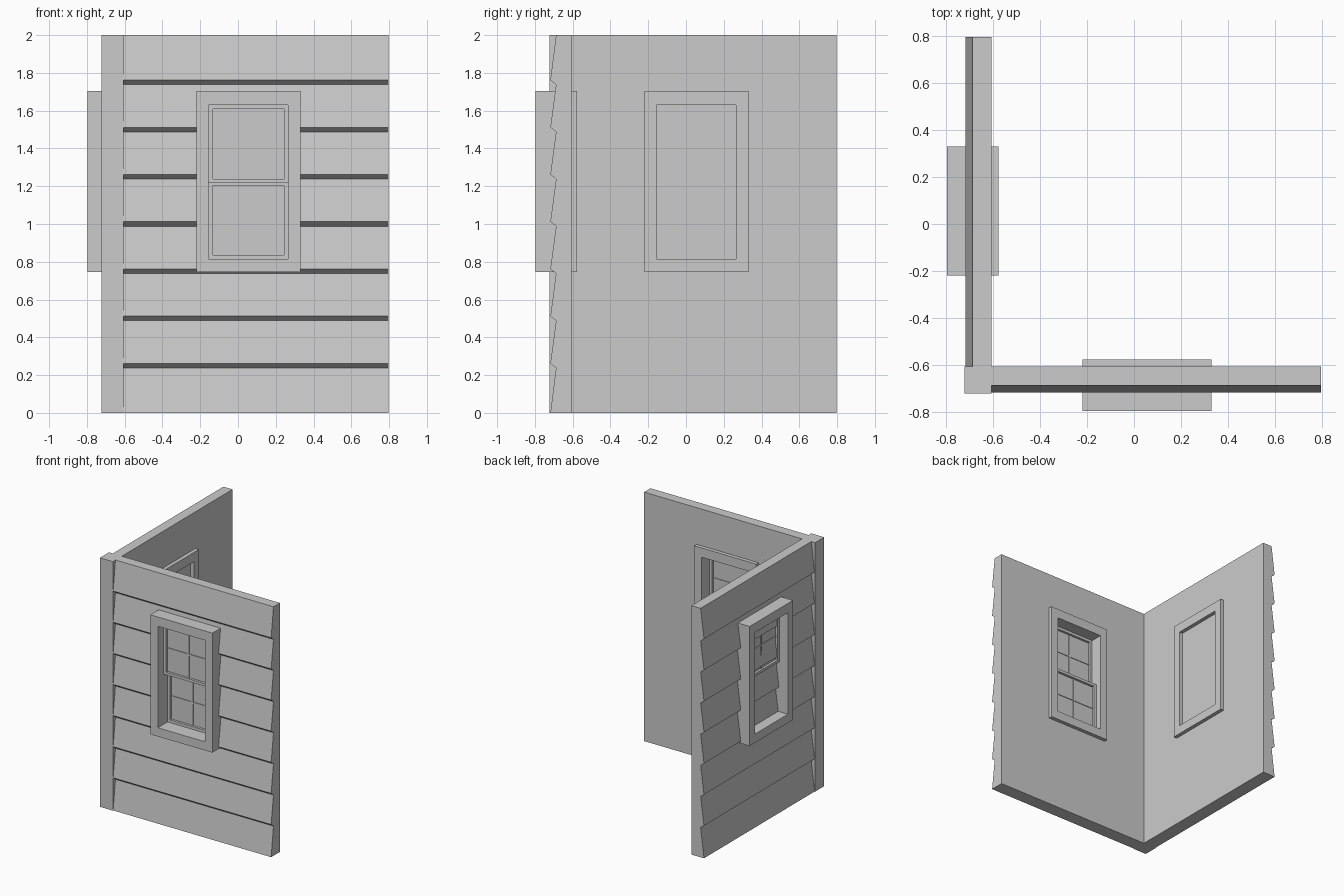
import bpy, bmesh
from mathutils import Matrix

if "Cube" in bpy.data.objects:
    bpy.data.objects.remove(bpy.data.objects["Cube"])

IN, OUT, FLUSH = -0.607, -0.718, -0.688   # wall inner face, lap lip, lap recess
END = 0.797
SWAP = Matrix(((0, 1, 0, 0), (1, 0, 0, 0), (0, 0, 1, 0), (0, 0, 0, 1)))


def finish(name, bm, swap=False):
    if swap:
        bm.transform(SWAP)
    bmesh.ops.recalc_face_normals(bm, faces=bm.faces)
    me = bpy.data.meshes.new(name)
    bm.to_mesh(me)
    bm.free()
    ob = bpy.data.objects.new(name, me)
    bpy.context.collection.objects.link(ob)
    return ob


def add_box(bm, x0, x1, y0, y1, z0, z1):
    m = Matrix.Translation(((x0 + x1) / 2, (y0 + y1) / 2, (z0 + z1) / 2)) @ \
        Matrix.Diagonal((x1 - x0, y1 - y0, z1 - z0, 1))
    bmesh.ops.create_cube(bm, size=1, matrix=m)


def add_ring(bm, outer, inner, y0, y1):
    # rectangular frame with a hole, rectangles given as x0, x1, z0, z1
    def loop(r, y):
        a, b, c, d = r
        return [bm.verts.new(p) for p in ((a, y, c), (b, y, c), (b, y, d), (a, y, d))]
    L = [loop(outer, y0), loop(outer, y1), loop(inner, y1), loop(inner, y0)]
    for k in range(4):
        p, q = L[k], L[(k + 1) % 4]
        for i in range(4):
            j = (i + 1) % 4
            bm.faces.new((p[i], p[j], q[j], q[i]))


def siding_wall(name, swap):
    # clapboard profile extruded along the wall
    prof = [(IN, 0), (OUT, 0)]
    for i in range(1, 8):
        prof += [(FLUSH, i * 0.25 - 0.012), (OUT, i * 0.25 + 0.012)]
    prof += [(FLUSH, 2), (IN, 2)]
    bm = bmesh.new()
    f = bm.faces.new([bm.verts.new((IN, y, z)) for y, z in prof])
    r = bmesh.ops.extrude_face_region(bm, geom=[f])
    vs = [v for v in r['geom'] if isinstance(v, bmesh.types.BMVert)]
    bmesh.ops.translate(bm, vec=(END - IN, 0, 0), verts=vs)
    wall = finish(name, bm, swap)
    # window opening
    bm = bmesh.new()
    add_box(bm, -0.18, 0.29, -1, -0.4, 0.79, 1.66)
    cut = finish(name + "_cutter", bm, swap)
    cut.hide_render = True
    mod = wall.modifiers.new("opening", 'BOOLEAN')
    mod.operation = 'DIFFERENCE'
    mod.solver = 'EXACT'
    mod.object = cut
    dg = bpy.context.evaluated_depsgraph_get()
    me = bpy.data.meshes.new_from_object(wall.evaluated_get(dg))
    wall.modifiers.clear()
    wall.data = me
    bpy.data.objects.remove(cut)


def sash(name, z0, z1, y0, y1, swap):
    a, b, t = -0.155, 0.265, 0.022
    bm = bmesh.new()
    add_ring(bm, (a, b, z0, z1), (a + t, b - t, z0 + t, z1 - t), y0, y1)
    finish(name + "_sash", bm, swap)
    ym, xm, zm = (y0 + y1) / 2, (a + b) / 2, (z0 + z1) / 2
    # glass pane
    bm = bmesh.new()
    add_box(bm, a + t, b - t, ym - 0.004, ym + 0.004, z0 + t, z1 - t)
    finish(name + "_glass", bm, swap)
    # crossed glazing bars
    bm = bmesh.new()
    add_box(bm, xm - 0.006, xm + 0.006, ym - 0.01, ym + 0.01, z0 + t, z1 - t)
    add_box(bm, a + t, b - t, ym - 0.009, ym + 0.009, zm - 0.006, zm + 0.006)
    finish(name + "_glazing_bars", bm, swap)


# Two mirrored walls, each with a double-hung window
for side, swap in (("front", False), ("left", True)):
    siding_wall(side + "_siding_wall", swap)
    bm = bmesh.new()
    add_ring(bm, (-0.22, 0.33, 0.745, 1.705), (-0.155, 0.265, 0.815, 1.63), -0.797, -0.577)
    finish(side + "_window_frame", bm, swap)
    sash(side + "_upper", 1.217, 1.63, -0.722, -0.676, swap)
    sash(side + "_lower", 0.815, 1.225, -0.674, -0.628, swap)

# Corner post
bm = bmesh.new()
add_box(bm, -0.722, IN, -0.722, IN, 0, 2)
finish("corner_post", bm)
